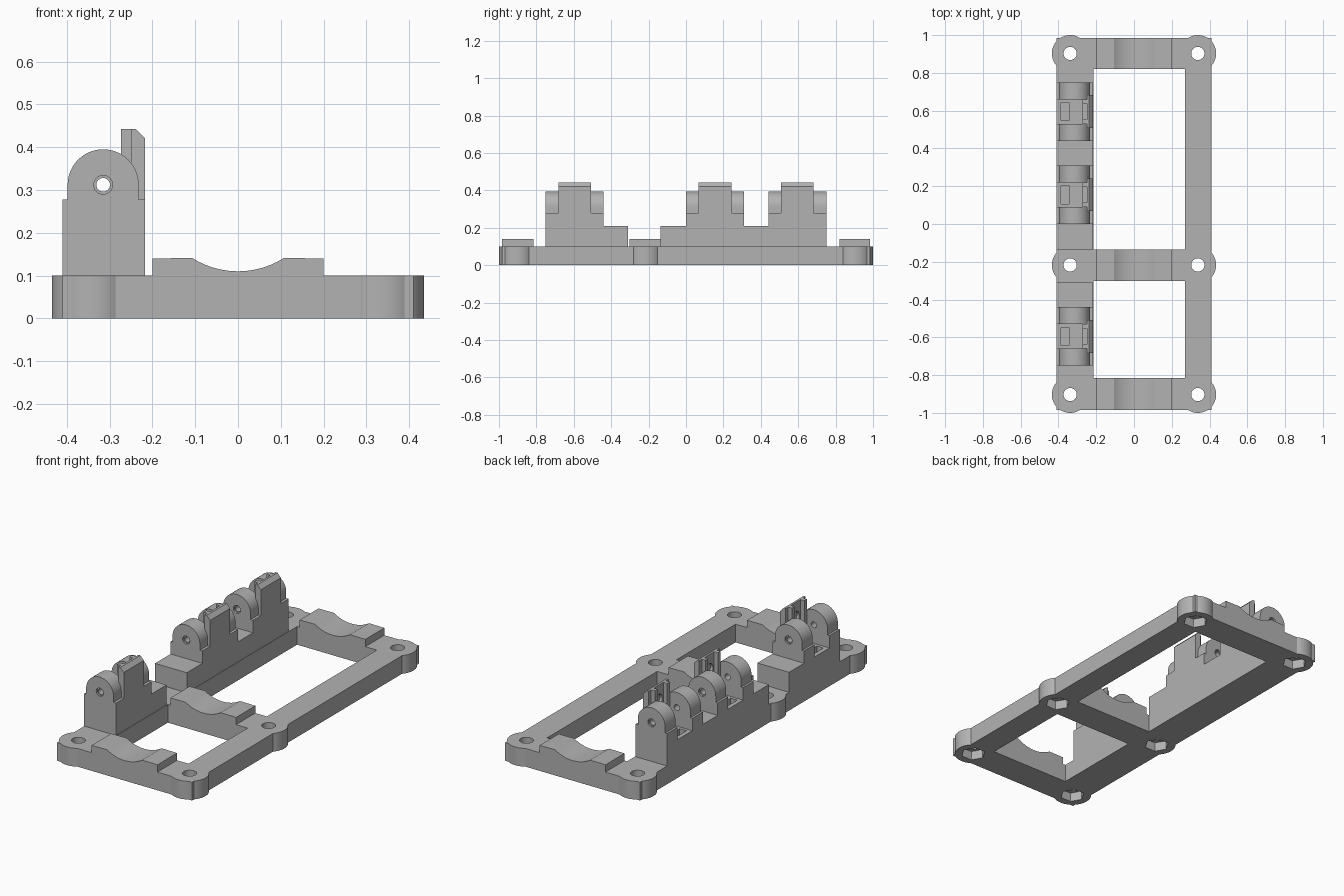
import bpy, bmesh, math
from mathutils import Vector

if "Cube" in bpy.data.objects:
    bpy.data.objects.remove(bpy.data.objects["Cube"])

grey = bpy.data.materials.new("light grey")
grey.diffuse_color = (0.45, 0.45, 0.45, 1)
grey.use_nodes = True
grey.node_tree.nodes["Principled BSDF"].inputs["Base Color"].default_value = grey.diffuse_color


def prism(name, pts, axis, a, b):
    """Extrude a 2D profile along an axis from a to b."""
    place = {"x": lambda u, v, w: (w, u, v),
             "y": lambda u, v, w: (u, w, v),
             "z": lambda u, v, w: (u, v, w)}[axis]
    bm = bmesh.new()
    face = bm.faces.new([bm.verts.new(place(u, v, a)) for u, v in pts])
    ext = bmesh.ops.extrude_face_region(bm, geom=[face])
    moved = [g for g in ext["geom"] if isinstance(g, bmesh.types.BMVert)]
    bmesh.ops.translate(bm, verts=moved, vec=Vector(place(0, 0, b - a)))
    bmesh.ops.recalc_face_normals(bm, faces=bm.faces)
    me = bpy.data.meshes.new(name)
    bm.to_mesh(me)
    bm.free()
    me.materials.append(grey)
    ob = bpy.data.objects.new(name, me)
    bpy.context.collection.objects.link(ob)
    return ob


def box(name, x0, x1, y0, y1, z0, z1):
    return prism(name, [(x0, y0), (x1, y0), (x1, y1), (x0, y1)], "z", z0, z1)


def arc(cu, cv, r, a0, a1, n):
    return [(cu + r * math.cos(math.radians(a0 + (a1 - a0) * i / n)),
             cv + r * math.sin(math.radians(a0 + (a1 - a0) * i / n))) for i in range(n + 1)]


def disc(name, cu, cv, r, axis, a, b, n=40):
    return prism(name, arc(cu, cv, r, 0, 360, n)[:-1], axis, a, b)


def combine(ob, other, op):
    """Apply a boolean and discard the tool object."""
    mod = ob.modifiers.new(op, "BOOLEAN")
    mod.operation, mod.object, mod.solver = op, other, "EXACT"
    dg = bpy.context.evaluated_depsgraph_get()
    me = bpy.data.meshes.new_from_object(ob.evaluated_get(dg))
    ob.modifiers.clear()
    ob.data = me
    bpy.data.objects.remove(other)


def cut(ob, other):
    combine(ob, other, "DIFFERENCE")


def add(ob, other):
    combine(ob, other, "UNION")


# Base frame with screw bosses, two openings and nut pockets underneath
base = box("base_frame", -0.41, 0.41, -0.985, 0.985, 0, 0.1)
screws = [(x, y) for x in (-0.338, 0.338) for y in (-0.903, -0.217, 0.903)]
for x, y in screws:
    add(base, disc("boss", x, y, 0.097, "z", 0, 0.1, 48))
for y0, y1 in ((-0.815, -0.302), (-0.135, 0.82)):
    cut(base, box("opening", -0.215, 0.27, y0, y1, -0.1, 0.2))
for x, y in screws:
    cut(base, disc("screw_hole", x, y, 0.035, "z", -0.1, 0.2, 32))
    cut(base, disc("nut_pocket", x, y, 0.063, "z", -0.1, 0.05, 6))
parts = [base]

# Cradles with a shallow round dip
dip = math.degrees(math.asin(0.107 / 0.2))
for label, y0, y1 in (("front", -0.985, -0.815), ("middle", -0.302, -0.135), ("back", 0.82, 0.985)):
    pts = [(-0.2, 0.1), (-0.2, 0.14)] + arc(0, 0.31, 0.2, 270 - dip, 270 + dip, 24)
    pts += [(0.2, 0.14), (0.2, 0.1)]
    parts.append(prism(label + "_cradle", pts, "y", y0, y1))

# Hinge walls: stepped side profile, then ears, slots and towers for every hinge
XL, XR, PX, PZ = -0.41, -0.217, -0.315, 0.312
walls = {
    "front_hinge_wall": ([-0.595], -0.75, -0.31),
    "back_hinge_wall": ([0.155, 0.595], -0.135, 0.75),
}
for name, (centres, y0, y1) in walls.items():
    pts = [(y0, 0.1), (y1, 0.1)]
    if y1 > centres[-1] + 0.16:
        pts.append((y1, 0.21))
    for c in reversed(centres):
        block = [(c + 0.155, 0.21), (c + 0.155, 0.278), (c - 0.155, 0.278), (c - 0.155, 0.21)]
        pts += [p for p in block if p[1] > 0.25 or y0 + 0.01 < p[0] < y1 - 0.01]
    if y0 < centres[0] - 0.16:
        pts.append((y0, 0.21))
    wall = prism(name, pts, "x", XL, XR)
    for c in centres:
        # Rounded ears with a slot between them
        ear = [(PX - 0.083, 0.24)] + arc(PX, PZ, 0.083, 180, 0, 28) + [(PX + 0.083, 0.24)]
        add(wall, prism("ear", ear, "y", c - 0.155, c + 0.155))
        cut(wall, box("slot", -0.5, -0.25, c - 0.065, c + 0.065, 0.21, 0.5))
        # Pin hole with a shallow counterbore on both outer sides
        cut(wall, disc("pin_hole", PX, PZ, 0.016, "y", c - 0.3 + 0.13, c + 0.17, 24))
        for s in (-1, 1):
            cut(wall, disc("counterbore", PX, PZ, 0.022, "y", c + s * 0.145, c + s * 0.17, 24))
        # Tower plate with chamfered top and a thicker middle pad
        plate = [(-0.25, 0.2), (XR, 0.2), (XR, 0.42), (-0.238, 0.442), (-0.25, 0.442)]
        add(wall, prism("tower", plate, "y", c - 0.087, c + 0.087))
        add(wall, box("pad", -0.273, -0.245, c - 0.065, c + 0.065, 0.2, 0.442))
        # Recess in the pad with a round blind socket, and a pocket in the slot floor
        cut(wall, box("recess", -0.3, -0.25, c - 0.042, c + 0.042, 0.27, 0.5))
        cut(wall, disc("socket", c, 0.36, 0.032, "x", -0.3, -0.235, 24))
        cut(wall, box("floor_pocket", -0.386, -0.345, c - 0.048, c + 0.048, 0.16, 0.3))
    parts.append(wall)

# Smooth the round faces and keep the edges sharp
for ob in parts:
    bpy.ops.object.select_all(action="DESELECT")
    ob.select_set(True)
    bpy.context.view_layer.objects.active = ob
    bpy.ops.object.shade_smooth_by_angle(angle=math.radians(30))
